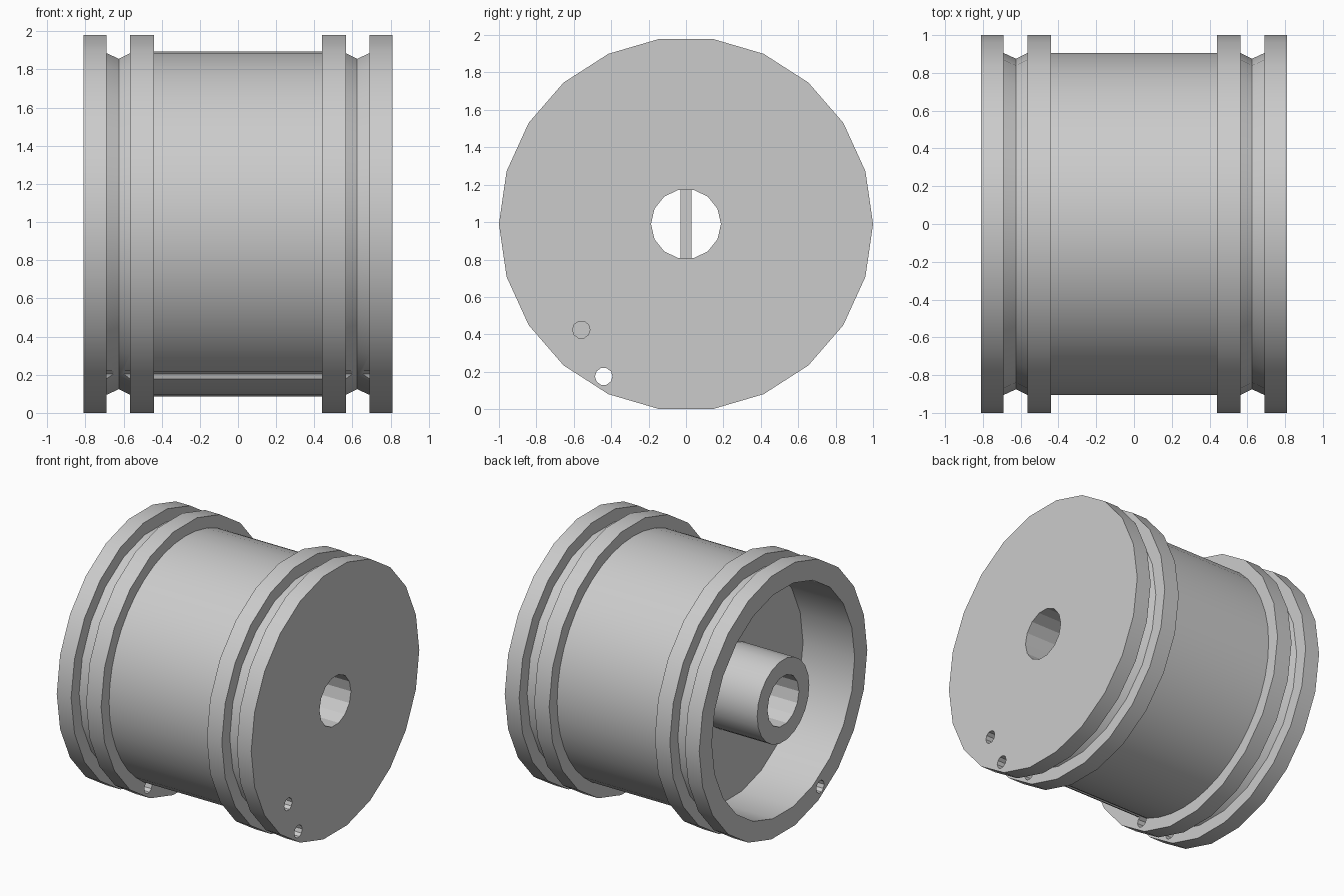
import bpy, bmesh, math

cube = bpy.data.objects.get("Cube")
if cube:
    bpy.data.objects.remove(cube, do_unlink=True)

CENTRE = 0.99   # height of the axle
HALF = 0.81     # half the spool length

grey = bpy.data.materials.new("plain grey")
grey.use_nodes = True
grey.diffuse_color = (0.6, 0.6, 0.6, 1)
grey.node_tree.nodes["Principled BSDF"].inputs["Base Color"].default_value = (0.6, 0.6, 0.6, 1)


def make_object(name, bm):
    bmesh.ops.recalc_face_normals(bm, faces=bm.faces)
    mesh = bpy.data.meshes.new(name)
    bm.to_mesh(mesh)
    bm.free()
    mesh.materials.append(grey)
    obj = bpy.data.objects.new(name, mesh)
    bpy.context.collection.objects.link(obj)
    return obj


def lathe(name, profile, sides, y=0.0, z=CENTRE, ring=False):
    """Revolve (x, radius) points about an axis along x; ring closes the profile."""
    bm = bmesh.new()
    loops = []
    for x, r in profile:
        loops.append([bm.verts.new((x, y + r * math.cos(k * math.tau / sides),
                                    z + r * math.sin(k * math.tau / sides)))
                      for k in range(sides)])
    pairs = list(zip(loops, loops[1:]))
    if ring:
        pairs.append((loops[-1], loops[0]))
    else:
        bm.faces.new(loops[0])
        bm.faces.new(loops[-1])
    for a, b in pairs:
        for k in range(sides):
            n = (k + 1) % sides
            bm.faces.new((a[k], a[n], b[n], b[k]))
    return make_object(name, bm)


def combine(target, tool, operation):
    mod = target.modifiers.new("combine", 'BOOLEAN')
    mod.operation = operation
    mod.solver = 'EXACT'
    mod.object = tool
    bpy.context.view_layer.objects.active = target
    bpy.ops.object.modifier_apply(modifier=mod.name)
    bpy.data.objects.remove(tool, do_unlink=True)


# Winding core with a double flange and V groove at each end
spool = lathe("spool", [(-0.5, 0.905), (0.5, 0.905)], 44)
for s in (-1, 1):
    rims = lathe("rims", [(s * x, r) for x, r in (
        (0.44, 1), (0.565, 1), (0.565, 0.905), (0.625, 0.875),
        (0.69, 0.905), (0.69, 1), (HALF, 1))], 22)
    combine(spool, rims, 'UNION')

# Recess in the open end, leaving the hub standing
recess = lathe("recess", [(-1, 0.31), (-1, 0.85), (-0.38, 0.85), (-0.38, 0.31)], 22, ring=True)
combine(spool, recess, 'DIFFERENCE')

# Axle bore, through wire hole and blind wire hole
for y, z, r, sides, start in ((0, CENTRE, 0.187, 14, -1),
                              (-0.44, 0.175, 0.047, 10, -1),
                              (-0.56, 0.425, 0.047, 10, 0.45)):
    drill = lathe("drill", [(start, r), (1, r)], sides, y, z)
    combine(spool, drill, 'DIFFERENCE')

# Key bar across the middle of the bore
bm = bmesh.new()
bmesh.ops.create_cube(bm, size=1)
for v in bm.verts:
    v.co = (v.co.x * 0.06, v.co.y * 0.06, CENTRE + v.co.z * 0.38)
make_object("bore_key", bm)

# Smooth round walls, crisp edges
bpy.ops.object.select_all(action='DESELECT')
spool.select_set(True)
bpy.context.view_layer.objects.active = spool
bpy.ops.object.shade_smooth_by_angle(angle=math.radians(22))
